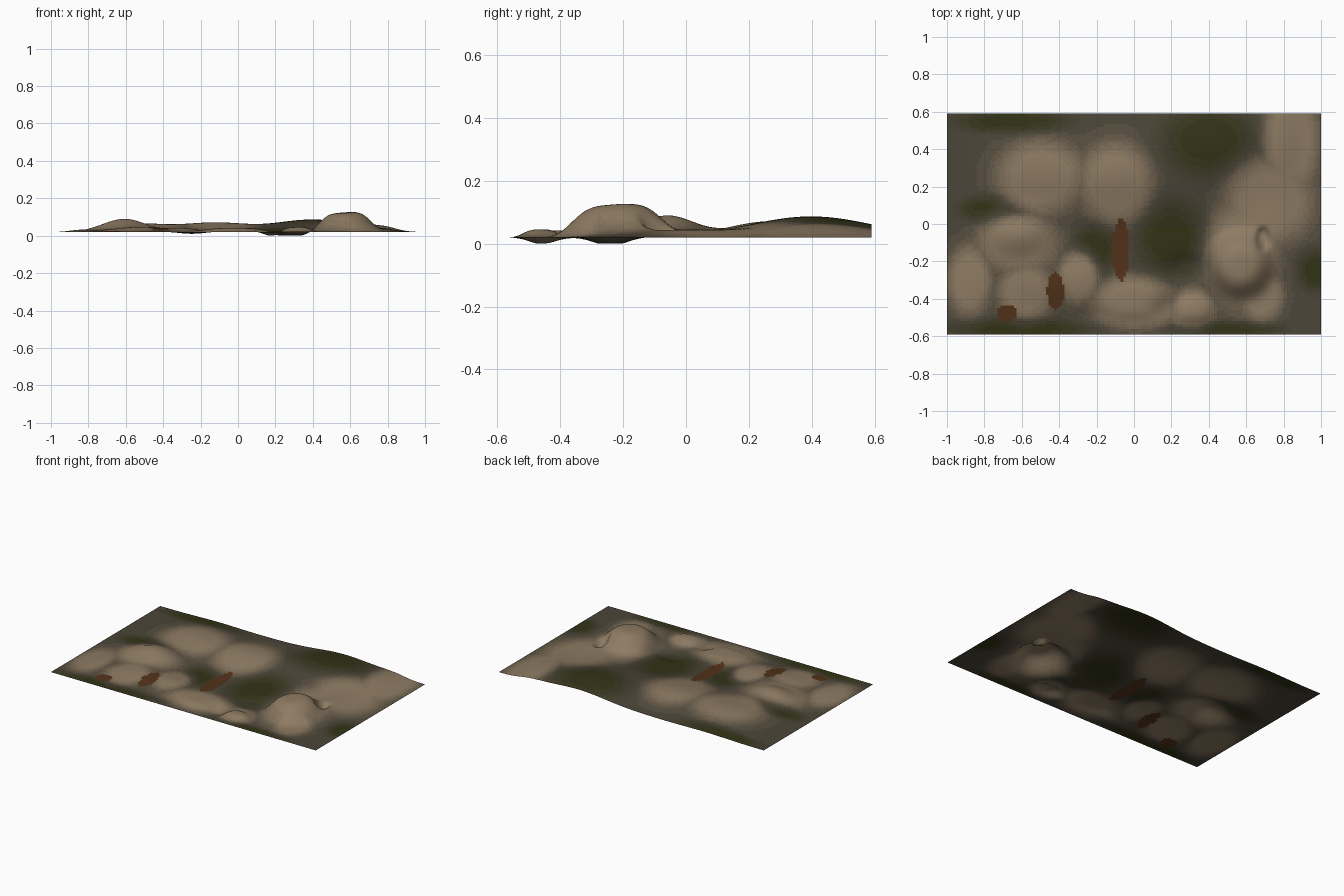
import bpy, bmesh, math

NX, NY = 140, 84
HX, HY = 1.0, 0.59
BASE = 0.02


def blob(x, y, cx, cy, sx, sy, p=1):
    """Soft elliptical mound; larger p gives a flatter top and steeper sides."""
    d = ((x - cx) / sx) ** 2 + ((y - cy) / sy) ** 2
    return math.exp(-d ** p)


def ramp(t):
    t = min(max(t, 0), 1)
    return t * t * (3 - 2 * t)


# landforms: centre x, centre y, radius x, radius y, flatness, height
LAND = [
    (0.57, -0.22, 0.15, 0.155, 2, 0.098),    # flat-topped east hill
    (0.72, -0.05, 0.16, 0.22, 1, 0.022),
    (-0.61, -0.06, 0.16, 0.12, 1, 0.066),    # west hill
    (-0.52, -0.30, 0.20, 0.14, 1, 0.026),
    (0.40, 0.40, 0.30, 0.28, 1, 0.066),      # back ridge
    (0.76, 0.42, 0.16, 0.25, 1, 0.020),
    (-0.13, 0.27, 0.26, 0.20, 1, 0.048),     # back-left upland
    (-0.55, 0.30, 0.22, 0.22, 1, 0.042),
    (0.00, -0.40, 0.18, 0.11, 2, 0.022),     # front mounds
    (0.31, -0.47, 0.09, 0.07, 2, 0.026),
    (-0.28, -0.30, 0.10, 0.10, 1, 0.014),
    (-0.88, -0.30, 0.10, 0.14, 1, 0.015),
    (0.28, -0.24, 0.10, 0.07, 1, -0.028),    # pits
    (0.17, -0.45, 0.07, 0.07, 1, -0.026),
    (-0.25, -0.50, 0.10, 0.05, 1, -0.012),
    (0.69, -0.08, 0.035, 0.06, 3, -0.028),   # notch in the east hill
]

# pale rock patches
ROCK = [
    (-0.50, 0.25, 0.24, 0.20), (-0.10, 0.22, 0.20, 0.22),
    (-0.62, -0.10, 0.22, 0.16), (-0.88, -0.30, 0.12, 0.19),
    (-0.58, -0.36, 0.15, 0.15), (-0.30, -0.28, 0.11, 0.14),
    (0.00, -0.42, 0.23, 0.14), (0.31, -0.45, 0.12, 0.11),
    (0.58, -0.15, 0.20, 0.30), (0.72, 0.12, 0.24, 0.24),
    (0.84, 0.45, 0.15, 0.30), (0.68, -0.38, 0.12, 0.14),
]
# grassy patches
GRASS = [
    (0.40, 0.45, 0.28, 0.20), (0.20, -0.08, 0.20, 0.22),
    (-0.75, 0.08, 0.20, 0.08), (-0.65, 0.55, 0.32, 0.07),
    (-0.20, -0.12, 0.12, 0.14), (-0.60, -0.56, 0.40, 0.06),
    (0.97, -0.25, 0.10, 0.12), (0.50, -0.56, 0.30, 0.04),
]
# bare red earth
EARTH = [
    (-0.07, -0.14, 0.05, 0.18), (-0.42, -0.36, 0.05, 0.11),
    (-0.68, -0.48, 0.06, 0.05),
]


def height(x, y):
    side = ramp((1 - abs(x)) / 0.22)
    front = ramp((y + HY) / 0.12)
    s = sum(h * blob(x, y, a, b, c, d, p) for a, b, c, d, p, h in LAND)
    return max(0.0, BASE + side * front * s)


# ground colours blended from grass through soil to rock
GRASS_C, SOIL_C, ROCK_C = (.032, .033, .008), (.075, .063, .042), (.27, .20, .125)
EARTH_C = (.085, .032, .010)
STEPS = 12


def mix(a, b, t):
    return tuple(p + (q - p) * t for p, q in zip(a, b))


def material(name, c):
    m = bpy.data.materials.new(name)
    m.diffuse_color = (*c, 1)
    return m


def cover(x, y):
    if max(blob(x, y, *e, 2) for e in EARTH) > 0.5:
        return STEPS + 1
    r = min(1, 1.15 * max(blob(x, y, *k, 2) for k in ROCK))
    g = max(blob(x, y, *k, 2) for k in GRASS)
    t = 0.45 * (1 - g) * (1 - r) + r
    return round(min(max(t, 0), 1) * STEPS)


# terrain sheet
bm = bmesh.new()
grid = [[bm.verts.new((x, y, height(x, y)))
         for x in (-HX + 2 * HX * i / NX for i in range(NX + 1))]
        for y in (-HY + 2 * HY * j / NY for j in range(NY + 1))]
for j in range(NY):
    for i in range(NX):
        f = bm.faces.new((grid[j][i], grid[j][i + 1],
                          grid[j + 1][i + 1], grid[j + 1][i]))
        c = f.calc_center_median()
        f.material_index = cover(c.x, c.y)
        f.smooth = True
mesh = bpy.data.meshes.new("terrain")
bm.to_mesh(mesh)
bm.free()

for k in range(STEPS + 1):
    t = k / STEPS
    col = mix(GRASS_C, SOIL_C, t / 0.45) if t < 0.45 else mix(SOIL_C, ROCK_C, (t - 0.45) / 0.55)
    mesh.materials.append(material("ground_%d" % k, col))
mesh.materials.append(material("red_earth", EARTH_C))

terrain = bpy.data.objects.new("terrain", mesh)
bpy.context.collection.objects.link(terrain)
